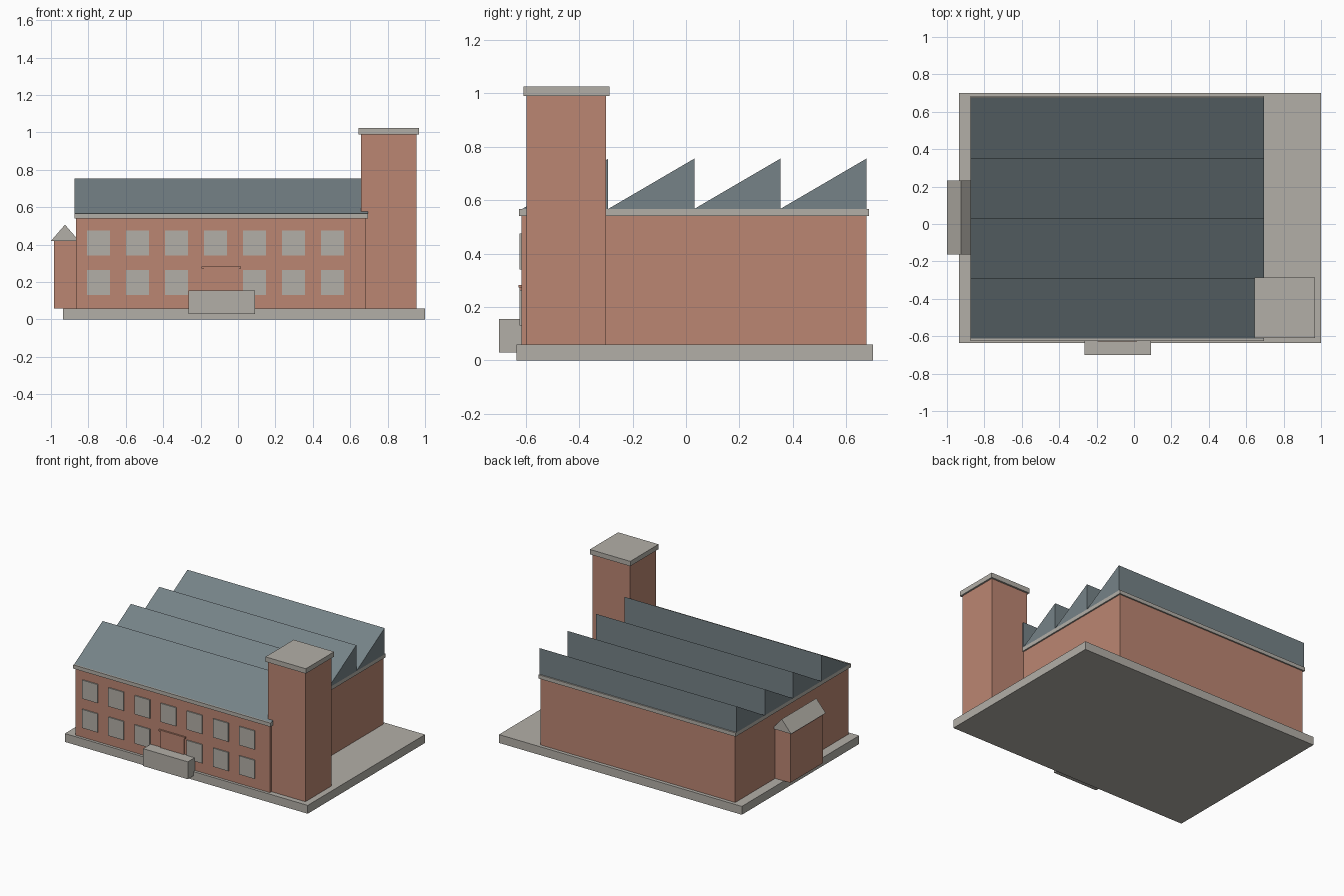
import bpy
import bmesh
from mathutils import Vector

# Remove the default object
cube = bpy.data.objects.get("Cube")
if cube:
    bpy.data.objects.remove(cube, do_unlink=True)


def material(name, rgb):
    mat = bpy.data.materials.new(name)
    mat.use_nodes = True
    colour = (*rgb, 1.0)
    mat.diffuse_color = colour
    node = next(n for n in mat.node_tree.nodes if n.type == "BSDF_PRINCIPLED")
    node.inputs["Base Color"].default_value = colour
    node.inputs["Roughness"].default_value = 0.9
    return mat


brick = material("brick", (0.50, 0.24, 0.17))
concrete = material("concrete", (0.45, 0.43, 0.39))
slate = material("slate", (0.18, 0.225, 0.245))


def finish(bm, name, mat):
    bmesh.ops.recalc_face_normals(bm, faces=bm.faces)
    mesh = bpy.data.meshes.new(name)
    bm.to_mesh(mesh)
    bm.free()
    mesh.materials.append(mat)
    obj = bpy.data.objects.new(name, mesh)
    bpy.context.collection.objects.link(obj)
    return obj


def prism(name, mat, profile, sweep):
    """Close a 3D outline and sweep it along a vector."""
    bm = bmesh.new()
    face = bm.faces.new([bm.verts.new(p) for p in profile])
    swept = bmesh.ops.extrude_face_region(bm, geom=[face])
    verts = [g for g in swept["geom"] if isinstance(g, bmesh.types.BMVert)]
    bmesh.ops.translate(bm, verts=verts, vec=Vector(sweep))
    return finish(bm, name, mat)


def box(name, mat, x, y, z):
    outline = [(x[0], y[0], z[0]), (x[1], y[0], z[0]),
               (x[1], y[1], z[0]), (x[0], y[1], z[0])]
    return prism(name, mat, outline, (0, 0, z[1] - z[0]))


# Ground slab
GROUND = 0.06
box("ground_slab", concrete, (-0.935, 1.0), (-0.635, 0.70), (0, GROUND))

# Main hall with its cornice
WALL = -0.615
EAVES = 0.567
box("hall_walls", brick, (-0.865, 0.685), (WALL, 0.675), (GROUND, 0.54))
box("hall_cornice", concrete, (-0.875, 0.695), (-0.625, 0.685), (0.54, EAVES))

# Sawtooth roof: each tooth rises to a vertical back
TEETH = 4
PITCH = 0.322
for i in range(TEETH):
    start = -0.613 + i * PITCH
    end = start + PITCH
    prism(f"roof_tooth_{i + 1}", slate,
          [(-0.875, start, EAVES), (-0.875, end, EAVES), (-0.875, end, 0.755)],
          (1.57, 0, 0))

# Corner tower and its cap
box("tower", brick, (0.657, 0.955), (-0.597, -0.30), (GROUND, 0.99))
box("tower_cap", concrete, (0.645, 0.967), (-0.609, -0.287), (0.99, 1.025))

# Side annex with a gabled roof
box("annex_walls", brick, (-0.985, -0.86), (-0.15, 0.22), (GROUND, 0.42))
prism("annex_roof", concrete,
      [(-1.0, -0.162, 0.42), (-0.85, -0.162, 0.42), (-0.925, -0.162, 0.507)],
      (0, 0.394, 0))

# Two rows of windows, leaving room for the door below
for row, sill in enumerate((0.13, 0.341)):
    for col in range(7):
        if row == 0 and col == 3:
            continue
        mid = -0.745 + col * 0.2083
        box(f"window_{row + 1}_{col + 1}", concrete,
            (mid - 0.061, mid + 0.061), (WALL - 0.008, WALL), (sill, sill + 0.134))

# Front entrance
box("door", brick, (-0.182, 0.005), (WALL - 0.008, WALL), (GROUND, 0.272))
box("door_lintel", brick, (-0.194, 0.016), (WALL - 0.012, WALL), (0.272, 0.283))
box("entrance_block", concrete, (-0.265, 0.09), (-0.70, WALL), (0.03, 0.155))
